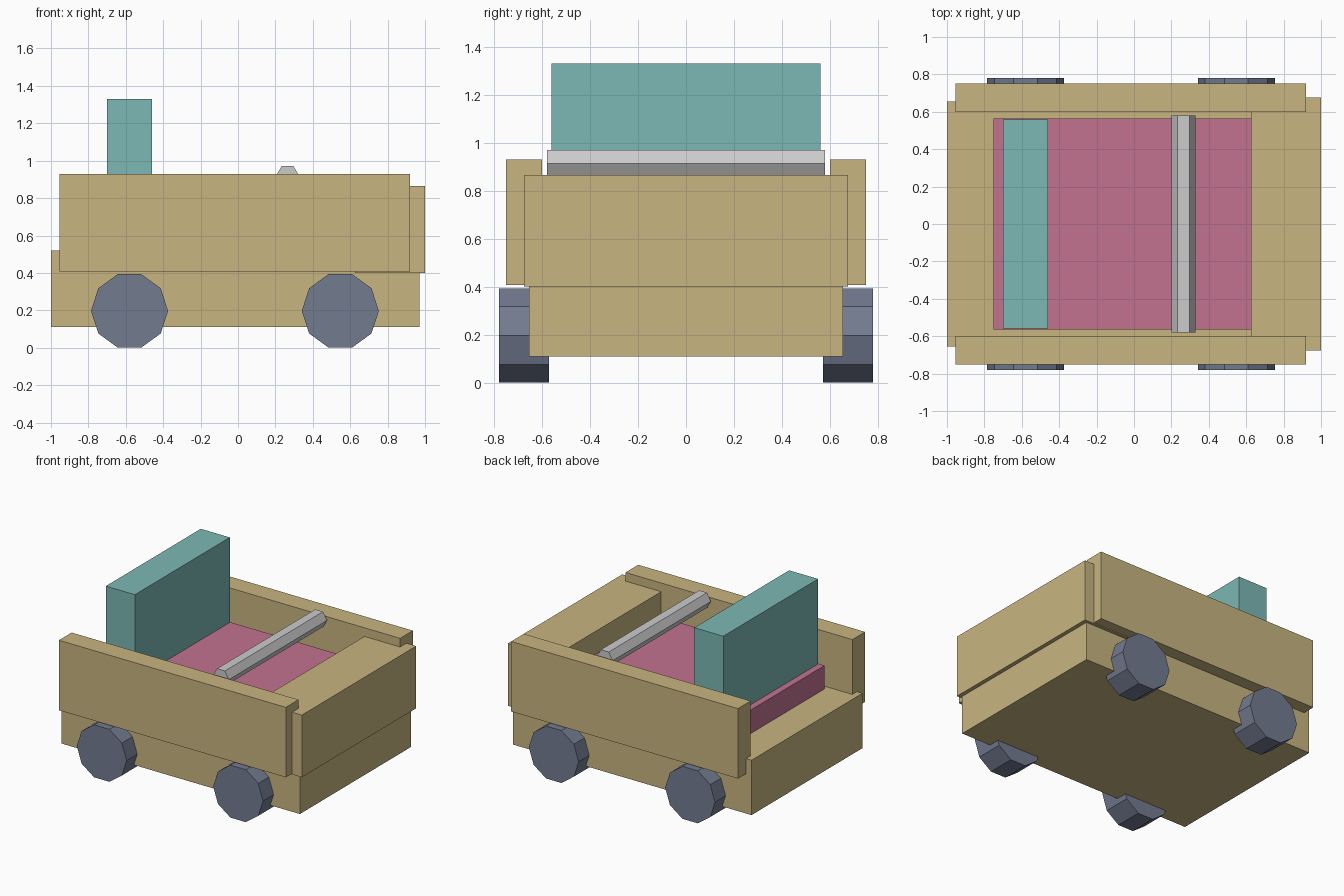
import bpy
import math

if "Cube" in bpy.data.objects:
    bpy.data.objects.remove(bpy.data.objects["Cube"])


def material(name, rgb):
    m = bpy.data.materials.new(name)
    m.diffuse_color = (*rgb, 1)
    m.use_nodes = True
    m.node_tree.nodes["Principled BSDF"].inputs["Base Color"].default_value = m.diffuse_color
    return m


WOOD = material("tan", (0.58, 0.46, 0.22))
PINK = material("pink", (0.54, 0.17, 0.28))
TEAL = material("teal", (0.20, 0.48, 0.46))
SLATE = material("slate", (0.17, 0.20, 0.28))


def box(name, x, y, z, mat):
    """Box spanning the given (min, max) ranges."""
    spans = (x, y, z)
    bpy.ops.mesh.primitive_cube_add(size=1, location=[(a + b) / 2 for a, b in spans])
    ob = bpy.context.object
    ob.name = name
    ob.scale = [b - a for a, b in spans]
    bpy.ops.object.transform_apply(location=False, rotation=False, scale=True)
    ob.data.materials.append(mat)
    return ob


def prism(name, sides, radius, length, location, mat=None):
    """Prism lying along y, with a corner pointing to +x."""
    bpy.ops.mesh.primitive_cylinder_add(vertices=sides, radius=radius, depth=length)
    ob = bpy.context.object
    ob.name = name
    # put a corner on +x (first corner is on +y), then lay the axis along y
    ob.rotation_euler = (0, 0, -math.pi / 2)
    bpy.ops.object.transform_apply(location=False, rotation=True, scale=False)
    ob.rotation_euler = (math.pi / 2, 0, 0)
    bpy.ops.object.transform_apply(location=False, rotation=True, scale=False)
    ob.location = location
    if mat:
        ob.data.materials.append(mat)
    return ob


# Body
box("chassis", (-1.0, 0.97), (-0.655, 0.655), (0.11, 0.52), WOOD)
box("hood", (0.625, 1.0), (-0.675, 0.675), (0.40, 0.865), WOOD)

# Seat and backrest
box("seat", (-0.75, 0.63), (-0.565, 0.565), (0.51, 0.695), PINK)
box("backrest", (-0.70, -0.46), (-0.56, 0.56), (0.68, 1.33), TEAL)

# Lap bar
prism("lap_bar", 6, 0.065, 1.16, (0.265, 0, 0.914))

# Side panels and wheels, both sides
for side, s in (("right", -1), ("left", 1)):
    box(f"{side}_side_panel", (-0.955, 0.92), sorted((s * 0.60, s * 0.75)), (0.407, 0.93), WOOD)
    for end, x in (("rear", -0.58), ("front", 0.547)):
        prism(f"{end}_{side}_wheel", 10, 0.206, 0.21, (x, s * 0.675, 0.197), SLATE)
